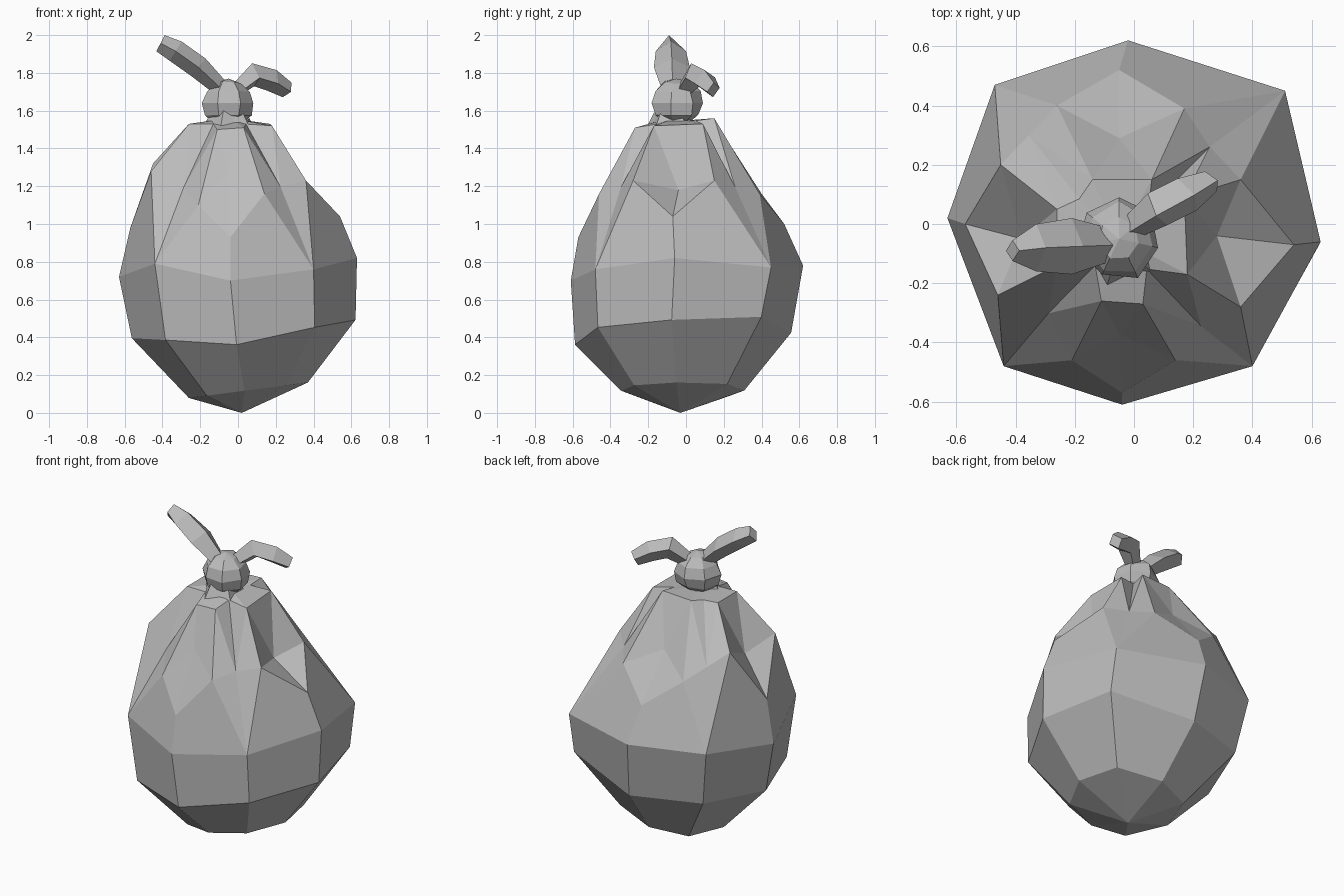
import bpy
import bmesh
from math import sin, cos, tau
from mathutils import Vector

cube = bpy.data.objects.get("Cube")
if cube:
    bpy.data.objects.remove(cube)

grey = bpy.data.materials.new("grey_cloth")
grey.use_nodes = True
COLOUR = (0.5, 0.5, 0.5, 1)
grey.diffuse_color = COLOUR
grey.node_tree.nodes["Principled BSDF"].inputs["Base Color"].default_value = COLOUR


def finish(bm, name):
    """Turn a bmesh into a flat shaded grey object."""
    bmesh.ops.recalc_face_normals(bm, faces=bm.faces)
    mesh = bpy.data.meshes.new(name)
    bm.to_mesh(mesh)
    bm.free()
    mesh.materials.append(grey)
    obj = bpy.data.objects.new(name, mesh)
    bpy.context.scene.collection.objects.link(obj)
    return obj


def bridge(bm, lower, upper):
    """Join two closed loops of equal length with quads."""
    n = len(lower)
    for i in range(n):
        j = (i + 1) % n
        bm.faces.new((lower[i], lower[j], upper[j], upper[i]))


# Widest ring of the bag, counter-clockwise from +x
belly = [(.63, -.06, .82), (.51, .45, .77), (-.02, .62, .78), (-.47, .47, .78),
         (-.63, .02, .72), (-.44, -.48, .79), (-.04, -.61, .70), (.4, -.48, .76)]

# Folded cloth panels: tip, two sides, hollow centre, two shoulders
panels = [
    [(.54, -.07, 1.04), (.36, -.28, 1.23), (.36, .15, 1.23),
     (.28, -.04, 1.18), (.18, -.17, 1.52), (.17, .09, 1.53)],
    [(-.05, .52, 1.0), (.17, .39, 1.16), (-.26, .40, 1.16),
     (-.05, .29, 1.27), (.06, .15, 1.56), (-.14, .15, 1.55)],
    [(-.57, 0, .98), (-.45, .20, 1.32), (-.46, -.24, 1.28),
     (-.38, -.05, 1.2), (-.26, .05, 1.53), (-.26, -.14, 1.53)],
    [(-.04, -.57, .93), (-.21, -.46, 1.1), (.14, -.46, 1.16),
     (-.05, -.37, 1.28), (-.11, -.26, 1.5), (.03, -.27, 1.51)],
]
# Valley after each panel: inward pull at mid height and at the neck
valleys = [(.03, .4), (0, .1), (.16, .4), (.08, .4)]
neck = Vector((-.05, -.05, 1.55))


def build_bag():
    bm = bmesh.new()
    vert = bm.verts.new

    # Rounded underside
    ring = [vert(p) for p in belly]
    low = [vert((x * .94 + .03, y * .93 - .02,
                 .445 + .08 * x + .05 * y - .05 * (abs(x) < .1)))
           for x, y, z in belly]
    base = [vert((x * .5 + .055, y * .53 - .02, .12 + .065 * x))
            for x, y, z in belly]
    bridge(bm, low, ring)
    bridge(bm, base, low)
    bottom = vert((.02, -.03, 0))
    for i in range(8):
        bm.faces.new((base[i - 1], bottom, base[i]))

    # Four gathered panels
    folds = [[vert(p) for p in panel] for panel in panels]
    for k, (tip, s0, s1, mid, n0, n1) in enumerate(folds):
        before, here, after = ring[2 * k - 1], ring[2 * k], ring[2 * k + 1]
        for face in ((before, here, tip, s0), (here, after, s1, tip),
                     (s0, tip, mid), (tip, s1, mid), (s0, mid, n0),
                     (mid, n1, n0), (mid, s1, n1)):
            bm.faces.new(face)

    # Valleys between the panels: flat below, creased towards the neck
    collar = []
    for k, (pull_mid, pull_top) in enumerate(valleys):
        this, following = folds[k], folds[(k + 1) % 4]
        centre = (this[2].co + following[1].co) / 2
        crease = vert(centre.lerp(Vector((neck.x, neck.y, centre.z)), pull_mid))
        top = (this[5].co + following[4].co) / 2
        valley = vert(top.lerp(neck, pull_top))
        corner = ring[2 * k + 1]
        for face in ((corner, crease, this[2]), (corner, following[1], crease),
                     (this[2], crease, this[5]), (crease, valley, this[5]),
                     (crease, following[1], following[4]),
                     (crease, following[4], valley)):
            bm.faces.new(face)
        collar += [this[4], this[5], valley]

    # Pinched neck, closed inside the knot
    pinch = []
    for v in collar:
        out = v.co - neck
        out.z = 0
        pinch.append(vert(neck + out.normalized() * .08))
    bridge(bm, collar, pinch)
    bm.faces.new(pinch)
    return finish(bm, "bag")


def build_knot():
    bm = bmesh.new()
    bmesh.ops.create_uvsphere(bm, u_segments=7, v_segments=6, radius=.14)
    for v in bm.verts:
        v.co.z *= .9
        # uneven lumps
        v.co *= 1 + .05 * sin(v.co.x * 30 + v.co.z * 20)
        v.co += Vector((-.05, -.05, 1.64))
    return finish(bm, "knot")


def build_collar():
    """Ruffled cloth just under the knot."""
    bm = bmesh.new()
    loops = []
    for radius, z in ((.09, 1.48), (.12, 1.52), (.08, 1.6)):
        loop = []
        for i in range(10):
            r = radius * (1.1 if i % 2 else .85)
            a = tau * i / 10
            loop.append(bm.verts.new((neck.x + r * cos(a), neck.y - .03 + r * sin(a), z)))
        loops.append(loop)
    bridge(bm, loops[0], loops[1])
    bridge(bm, loops[1], loops[2])
    bm.faces.new(loops[0])
    bm.faces.new(loops[2])
    return finish(bm, "neck_ruffle")


def build_ear(name, stations, side):
    """Loose knot end: a folded strip swept through (centre, half width, thickness)."""
    bm = bmesh.new()
    side = Vector(side).normalized()
    loops = []
    for i, (centre, width, thick) in enumerate(stations):
        a = Vector(stations[max(i - 1, 0)][0])
        b = Vector(stations[min(i + 1, len(stations) - 1)][0])
        up = (b - a).cross(side).normalized()
        if up.z < 0:
            up = -up
        c = Vector(centre)
        offsets = (side * width, up * thick, -side * width, -up * thick)
        loops.append([bm.verts.new(c + o) for o in offsets])
    for lower, upper in zip(loops, loops[1:]):
        bridge(bm, lower, upper)
    bm.faces.new(loops[0])
    bm.faces.new(loops[-1])
    return finish(bm, name)


build_bag()
build_knot()
build_collar()
build_ear("long_knot_end", [((-.06, -.07, 1.69), .05, .04),
                            ((-.21, -.075, 1.83), .095, .06),
                            ((-.33, -.08, 1.915), .08, .06),
                            ((-.41, -.09, 1.957), .035, .048)], (0, 1, 0))
build_ear("short_knot_end", [((-.02, -.02, 1.70), .04, .04),
                             ((.08, .05, 1.79), .065, .065),
                             ((.18, .10, 1.76), .065, .06),
                             ((.26, .145, 1.71), .04, .045)], (-.5, .8, .25))
